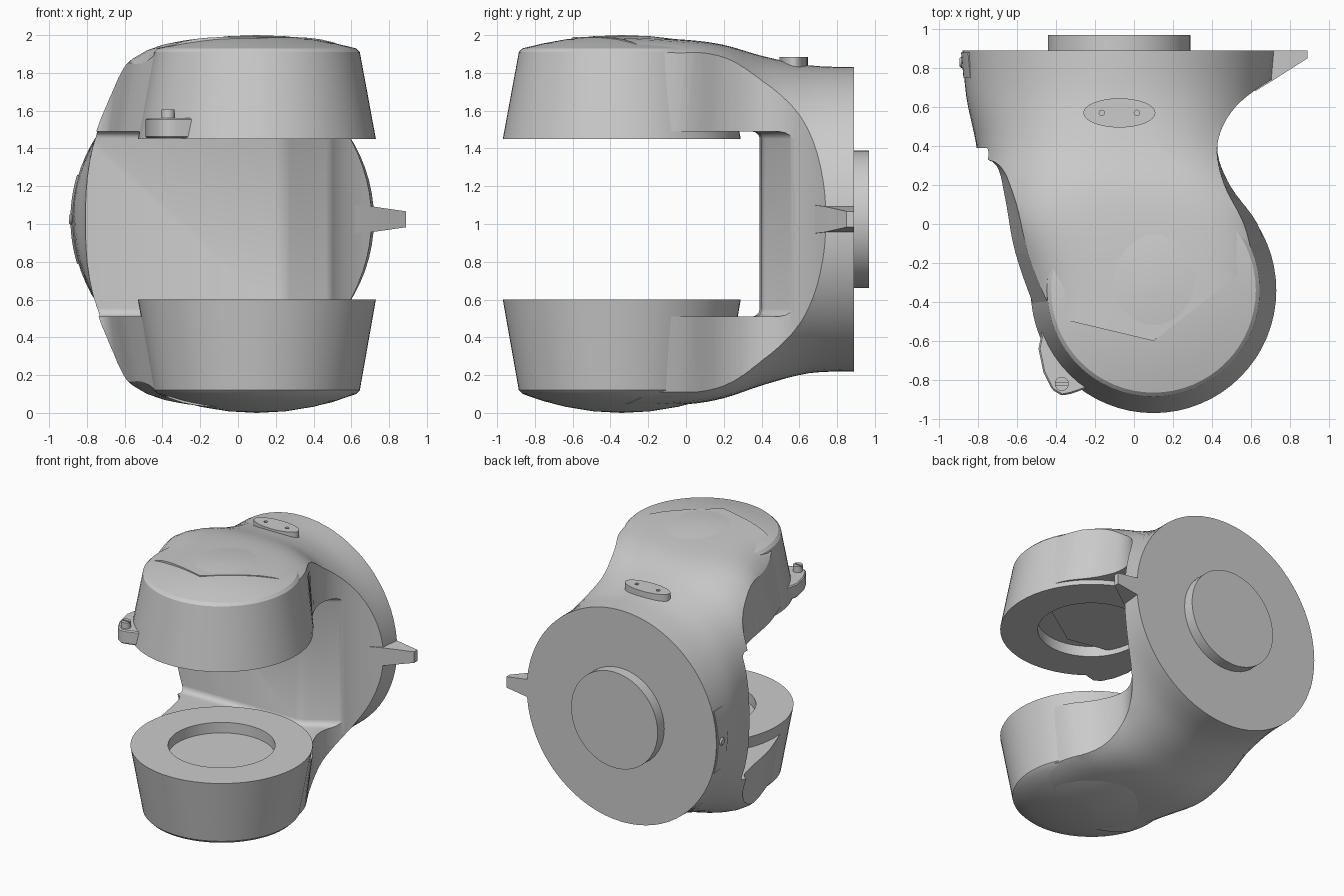
import bpy, bmesh, math
from mathutils import Vector

if "Cube" in bpy.data.objects:
    bpy.data.objects.remove(bpy.data.objects["Cube"])

MID = 1.025           # height of the rear flange axis
ARM = (0.1, -0.34)    # plan centre of both round arm ends


def loft(name, loops):
    """Closed solid skinned through equal-length loops."""
    bm = bmesh.new()
    rings = [[bm.verts.new(p) for p in loop] for loop in loops]
    n = len(rings[0])
    for a, b in zip(rings, rings[1:]):
        for i in range(n):
            j = (i + 1) % n
            bm.faces.new((a[i], a[j], b[j], b[i]))
    bm.faces.new(rings[0])
    bm.faces.new(rings[-1])
    bmesh.ops.recalc_face_normals(bm, faces=bm.faces)
    me = bpy.data.meshes.new(name)
    bm.to_mesh(me)
    bm.free()
    ob = bpy.data.objects.new(name, me)
    bpy.context.collection.objects.link(ob)
    return ob


def prism(name, pts, z0, z1):
    return loft(name, [[(x, y, z) for x, y in pts] for z in (z0, z1)])


def ellipse(cx, cy, rx, ry, n=32):
    return [(cx + rx * math.cos(2 * math.pi * i / n),
             cy + ry * math.sin(2 * math.pi * i / n)) for i in range(n)]


def apply(ob, mod):
    bpy.context.view_layer.objects.active = ob
    bpy.ops.object.modifier_apply(modifier=mod.name)


def boolean(ob, cutter, op):
    m = ob.modifiers.new("cut", 'BOOLEAN')
    m.object, m.operation, m.solver = cutter, op, 'EXACT'
    apply(ob, m)
    bpy.data.objects.remove(cutter)


def bevel(ob, width, segments=2):
    m = ob.modifiers.new("bevel", 'BEVEL')
    m.width, m.segments, m.limit_method = width, segments, 'ANGLE'
    apply(ob, m)


def spline(pts, steps=5):
    """Smooth curve through points of any dimension (Catmull-Rom)."""
    p = [pts[0]] + pts + [pts[-1]]
    out = []
    for a, b, c, d in zip(p, p[1:], p[2:], p[3:]):
        for s in range(steps):
            t = s / steps
            out.append(tuple(0.5 * (2 * v + (w - u) * t + (2*u - 5*v + 4*w - x) * t**2
                                    + (3*v - u - 3*w + x) * t**3)
                             for u, v, w, x in zip(a, b, c, d)))
    return out + [pts[-1]]


# Fork body: rounded sections swept from the arms to the circular flange
# section: y, centre x, centre z, half width, half height, squareness
sections = spline([
    (-0.75, 0.10, 1.010, 0.70, 0.980, 4.0),
    (-0.34, 0.10, 1.010, 0.72, 0.980, 4.0),
    (0.00, 0.03, 1.010, 0.78, 0.965, 3.8),
    (0.20, -0.01, 1.013, 0.78, 0.935, 3.2),
    (0.41, -0.06, 1.018, 0.75, 0.870, 2.5),
    (0.65, -0.08, 1.025, 0.78, 0.815, 2.1),
    (0.89, -0.08, 1.025, 0.80, 0.805, 2.0)], 4)


def section_loop(y, cx, cz, hw, hh, n, count=72):
    loop = []
    for i in range(count):
        a = 2 * math.pi * i / count
        c, s = math.cos(a), math.sin(a)
        r = (abs(c) ** n + abs(s) ** n) ** (-1 / n)
        loop.append((cx + hw * r * c, y, cz + hh * r * s))
    return loop


fork = loft("fork_body", [section_loop(*s) for s in sections])

# Plan outline trims the sides: inner-edge x,y then outer-edge x,y
left = spline([(-1.0, 1.0, -1.0, 1.0), (-0.80, 0.42, -0.83, 0.42),
               (-0.66, 0.30, -0.71, 0.30), (-0.60, 0.15, -0.67, 0.15),
               (-0.53, -0.15, -0.615, -0.15), (-0.405, -0.48, -0.50, -0.48)])
right = spline([(0.61, -0.20, 0.705, -0.20), (0.56, 0.00, 0.64, 0.00),
                (0.46, 0.20, 0.50, 0.19), (0.425, 0.36, 0.43, 0.36),
                (0.455, 0.50, 0.455, 0.50), (0.55, 0.63, 0.55, 0.63),
                (0.73, 0.755, 0.73, 0.755), (1.0, 0.90, 1.0, 0.90),
                (1.0, 1.0, 1.0, 1.0)])
plan = left + [(0.1, -0.6, 0.1, -0.6)] + right
levels = [(-0.1, 0), (0.11, 0), (0.6, 2), (1.45, 2), (1.93, 0), (2.1, 0)]
boolean(fork, loft("plan_trim", [[(p[k], p[k + 1], z) for p in plan]
                                 for z, k in levels]), 'INTERSECT')

# Opening between the arms, with a rounded web corner
slot = prism("slot", [(-1.3, -1.3), (-1.3, 0.385), (0.24, 0.40), (0.5, 0.57),
                      (1.3, 0.57), (1.3, -1.3)], 0.51, 1.49)
bevel(slot, 0.04, 3)
boolean(fork, slot, 'DIFFERENCE')


# Round arm ends: tapered, domed outside, recessed seat inside
def arm_end(name, rim, edge, apex):
    d = 1 if apex > rim else -1
    prof = [(0.001, rim + 0.08 * d), (0.37, rim + 0.08 * d), (0.37, rim),
            (0.63, rim), (0.545, edge - 0.02 * d), (0.525, edge)]
    for r in (0.42, 0.3, 0.15, 0.001):
        prof.append((r, apex + (edge - apex) * (r / 0.525) ** 2))
    return loft(name, [[(x, y, z) for x, y in ellipse(*ARM, r, r, 64)]
                       for r, z in prof])


arm_end("upper_arm_end", 1.45, 1.93, 2.0)
arm_end("lower_arm_end", 0.60, 0.10, 0.0)

# Rear mounting boss
loft("rear_boss", [[(x, y, z) for x, z in ellipse(-0.075, MID, 0.365, 0.365, 48)]
                   for y in (0.85, 0.97)])

# Oval cover plate with two small holes
cover = prism("cover_plate", ellipse(-0.075, 0.57, 0.185, 0.075), 1.75, 1.885)
for dx in (-0.09, 0.09):
    boolean(cover, prism("hole", ellipse(-0.075 + dx, 0.57, 0.014, 0.014, 12),
                         1.86, 1.95), 'DIFFERENCE')

# Pointer tab on the right of the flange
loft("pointer_tab", [[(x, y0, MID - h), (x, 0.89, MID - h),
                      (x, 0.89, MID + h), (x, y0, MID + h)]
                     for x, y0, h in ((0.62, 0.68, 0.075), (0.71, 0.735, 0.068),
                                      (0.89, 0.85, 0.042))])

# Curved index plate and screw on the left of the flange
arc = [math.radians(180 + a) for a in range(-17, 18, 2)]
loft("index_plate", [[(-0.08 + r * math.cos(a), y, MID + r * math.sin(a))
                      for r, y in ((0.74, 0.75), (0.795, 0.75), (0.807, 0.88), (0.74, 0.88))]
                     for a in arc])
loft("index_screw", [[(x, y, z) for y, z in ellipse(0.83, MID, r, r, 16)]
                     for x, r in ((-0.86, 0.03), (-0.885, 0.03), (-0.895, 0.02))])

# Side lug with a slotted screw on the upper arm
lug = prism("side_lug", [(-0.47, -0.54), (-0.49, -0.64), (-0.465, -0.76),
                         (-0.42, -0.85), (-0.37, -0.88), (-0.32, -0.87),
                         (-0.22, -0.835), (-0.2, -0.6)], 1.455, 1.56)
bevel(lug, 0.008, 1)
screw = prism("lug_screw", ellipse(-0.37, -0.82, 0.036, 0.036, 16), 1.54, 1.605)
boolean(screw, prism("screw_slot", [(-0.42, -0.826), (-0.32, -0.826),
                                    (-0.32, -0.814), (-0.42, -0.814)], 1.59, 1.65),
        'DIFFERENCE')

# Smooth shading with crisp edges
bpy.ops.object.select_all(action='SELECT')
bpy.context.view_layer.objects.active = fork
bpy.ops.object.shade_smooth_by_angle(angle=math.radians(30))
